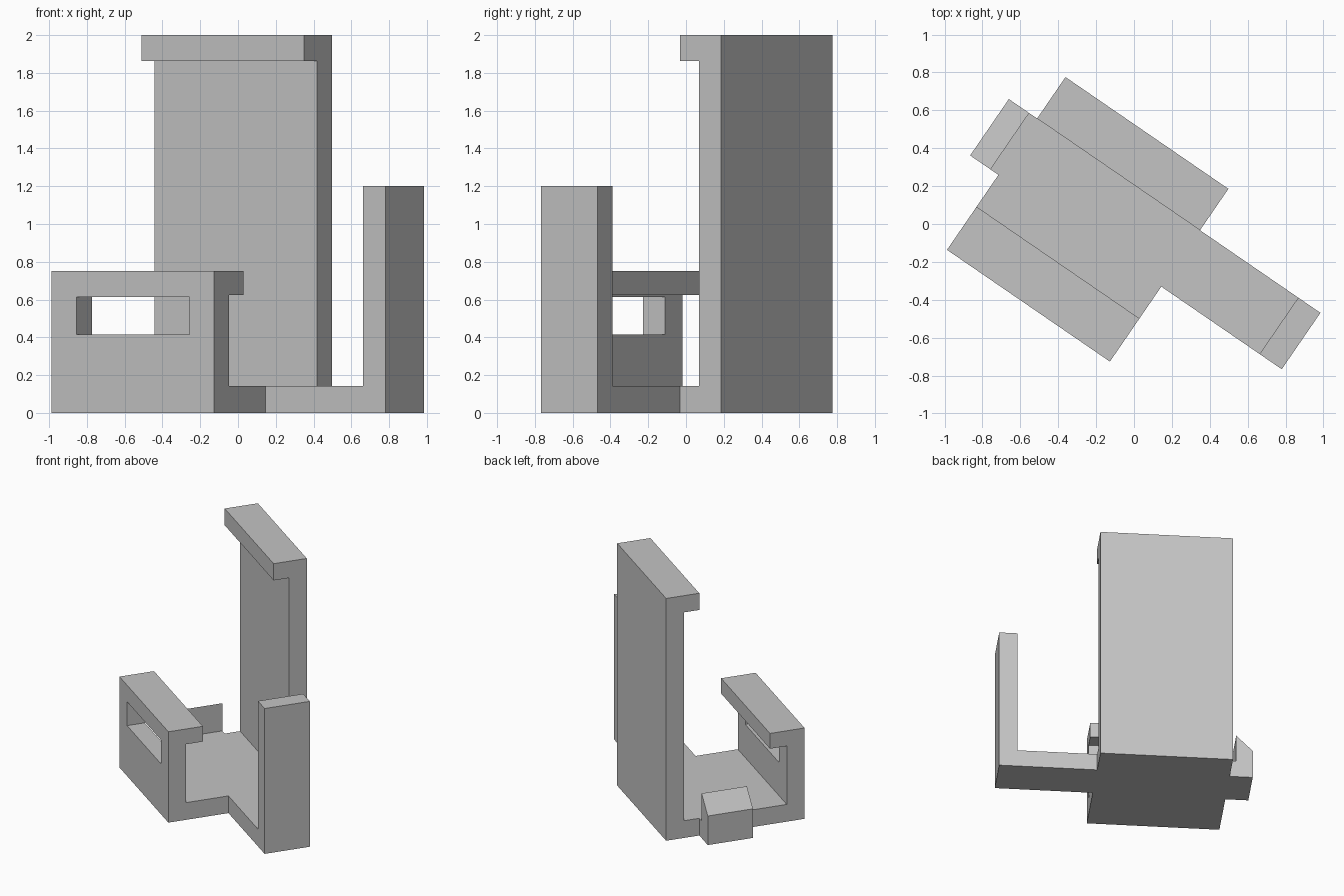
import bpy, bmesh, math
from mathutils import Vector

cube = bpy.data.objects.get("Cube")
if cube:
    bpy.data.objects.remove(cube, do_unlink=True)

TURN = math.radians(-34.45)   # whole bracket is turned about z
T = 0.142                     # wall thickness
LEFT, RIGHT = -0.737, 0.306   # cradle ends along its length
FRONT, BACK = -0.671, 0.435   # cradle depth
ARM = (-0.191, 0.17)          # depth span of side arm and clip

grey = bpy.data.materials.new("light grey")
grey.use_nodes = True
colour = (0.55, 0.55, 0.55, 1)
grey.diffuse_color = colour
grey.node_tree.nodes["Principled BSDF"].inputs["Base Color"].default_value = colour


def extrude(name, profile, span, along_length):
    """Extrude a (horizontal, z) profile along the length or the depth."""
    bm = bmesh.new()
    start, end = span

    def place(a, z):
        return (start, a, z) if along_length else (a, start, z)

    face = bm.faces.new([bm.verts.new(place(a, z)) for a, z in profile])
    shift = Vector((end - start, 0, 0) if along_length else (0, end - start, 0))
    new = bmesh.ops.extrude_face_region(bm, geom=[face])["geom"]
    verts = [g for g in new if isinstance(g, bmesh.types.BMVert)]
    bmesh.ops.translate(bm, verts=verts, vec=shift)
    bmesh.ops.recalc_face_normals(bm, faces=bm.faces)
    mesh = bpy.data.meshes.new(name)
    bm.to_mesh(mesh)
    bm.free()
    mesh.materials.append(grey)
    obj = bpy.data.objects.new(name, mesh)
    obj.rotation_euler.z = TURN
    bpy.context.collection.objects.link(obj)
    return obj


# Cradle: tall back plate with lip, floor, low front wall with lip
cradle = extrude("cradle", [
    (FRONT, 0), (BACK, 0), (BACK, 2), (ARM[1], 2), (ARM[1], 1.862),
    (BACK - T, 1.862), (BACK - T, T), (FRONT + T, T), (FRONT + T, 0.624),
    (-0.395, 0.624), (-0.395, 0.75), (FRONT, 0.75)], (LEFT, RIGHT), True)

# Slot through the front wall
slot = extrude("slot_cutter", [
    (FRONT - 0.1, 0.416), (FRONT + 0.25, 0.416),
    (FRONT + 0.25, 0.613), (FRONT - 0.1, 0.613)], (-0.575, 0.148), True)
slot.hide_render = True
cut = cradle.modifiers.new("slot", "BOOLEAN")
cut.operation = "DIFFERENCE"
cut.solver = "EXACT"
cut.object = slot
bpy.context.view_layer.objects.active = cradle
bpy.ops.object.modifier_apply(modifier=cut.name)
bpy.data.objects.remove(slot, do_unlink=True)

# Side arm with its upright
extrude("side_arm", [
    (RIGHT, 0), (1.077, 0), (1.077, 1.2), (1.077 - T, 1.2),
    (1.077 - T, T), (RIGHT, T)], ARM, False)

# Small clip with a sloped top on the opposite end
extrude("end_clip", [
    (LEFT, 0), (LEFT, T), (-0.788, T), (-0.788, 0.37),
    (-0.918, 0.24), (-0.918, 0)], ARM, False)
